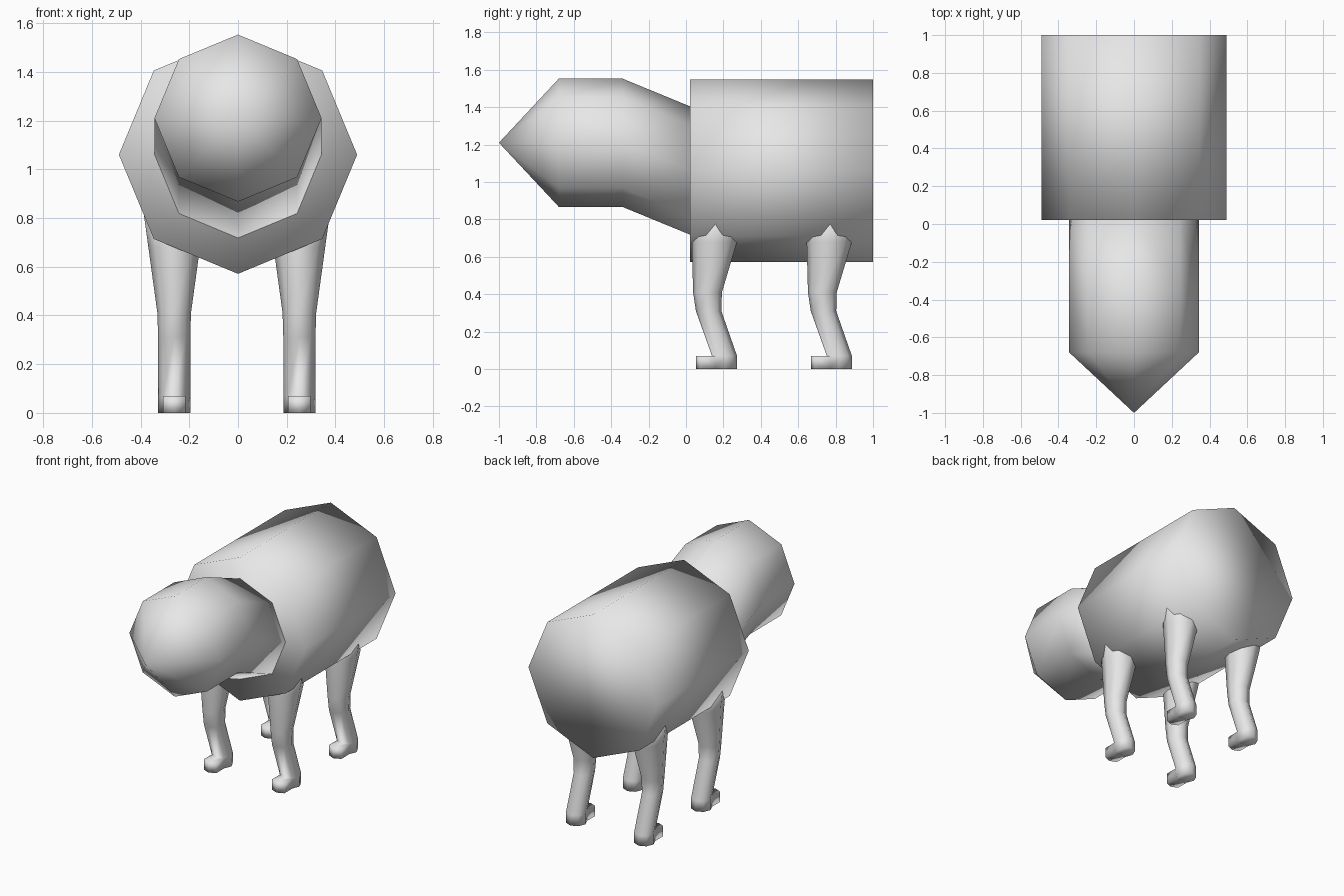
import bpy, bmesh, math

if "Cube" in bpy.data.objects:
    bpy.data.objects.remove(bpy.data.objects["Cube"])

grey = bpy.data.materials.new("plain grey")
grey.diffuse_color = (0.8, 0.8, 0.8, 1)
grey.use_nodes = True
grey.node_tree.nodes["Principled BSDF"].inputs["Base Color"].default_value = grey.diffuse_color

SIDES = 8


def ring(center, rx, rv, axis):
    """Octagon with corners on its axes; axis 'y' stands upright, 'z' lies flat."""
    x, y, z = center
    pts = []
    for i in range(SIDES):
        a = i * 2 * math.pi / SIDES
        dx, dv = rx * math.cos(a), rv * math.sin(a)
        pts.append((x + dx, y, z + dv) if axis == 'y' else (x + dx, y + dv, z))
    return pts


def loft(bm, rings):
    """Skin consecutive rings and return their vertices."""
    loops = [[bm.verts.new(p) for p in r] for r in rings]
    for a, b in zip(loops, loops[1:]):
        for i in range(SIDES):
            j = (i + 1) % SIDES
            bm.faces.new((a[i], a[j], b[j], b[i]))
    return loops


def finish(name, bm):
    bmesh.ops.recalc_face_normals(bm, faces=bm.faces[:])
    mesh = bpy.data.meshes.new(name)
    bm.to_mesh(mesh)
    bm.free()
    mesh.materials.append(grey)
    mesh.shade_smooth()
    bpy.context.collection.objects.link(bpy.data.objects.new(name, mesh))


# Barrel body with closed ends
bm = bmesh.new()
loops = loft(bm, [ring((0, y, 1.06), 0.489, 0.489, 'y') for y in (0.022, 1.0)])
for loop in loops:
    bm.faces.new(loop)
finish("body", bm)

# Head and neck: pointed snout, straight skull, neck dropping into the body
bm = bmesh.new()
loops = loft(bm, [ring((0, y, z), 0.343, 0.343, 'y')
                  for y, z in ((-0.68, 1.21), (-0.34, 1.21), (0.03, 1.058))])
tip = bm.verts.new((0, -1.0, 1.21))
for i in range(SIDES):
    bm.faces.new((loops[0][i], loops[0][(i + 1) % SIDES], tip))
bm.faces.new(loops[-1])
finish("head_and_neck", bm)

# Leg sections: height, centre y, x radius, y radius
LEG = ((0.0, 0.206, 0.066, 0.067), (0.07, 0.206, 0.066, 0.067),
       (0.31, 0.121, 0.066, 0.068), (0.41, 0.115, 0.069, 0.077),
       (0.68, 0.152, 0.106, 0.121), (0.84, 0.160, 0.128, 0.130))


def leg(name, x, shift):
    bm = bmesh.new()
    loops = loft(bm, [ring((x, y + shift, z), rx, ry, 'z') for z, y, rx, ry in LEG])
    sole = bm.faces.new(loops[0])
    bm.faces.new(loops[-1])
    # Toe: push the two forward faces of the foot out
    bm.normal_update()
    front = [f for f in bm.faces if f is not sole
             and all(v in loops[0] + loops[1] for v in f.verts)
             and f.calc_center_median().y < 0.206 + shift - 0.045]
    out = bmesh.ops.extrude_face_region(bm, geom=front)
    moved = [v for v in out["geom"] if isinstance(v, bmesh.types.BMVert)]
    bmesh.ops.translate(bm, verts=moved, vec=(0, -0.086, 0))
    bmesh.ops.delete(bm, geom=[f for f in front if f.is_valid], context='FACES_ONLY')
    finish(name, bm)


for side, x in (("left", 0.252), ("right", -0.262)):
    leg("front_leg_" + side, x, 0.0)
    leg("rear_leg_" + side, x, 0.614)
